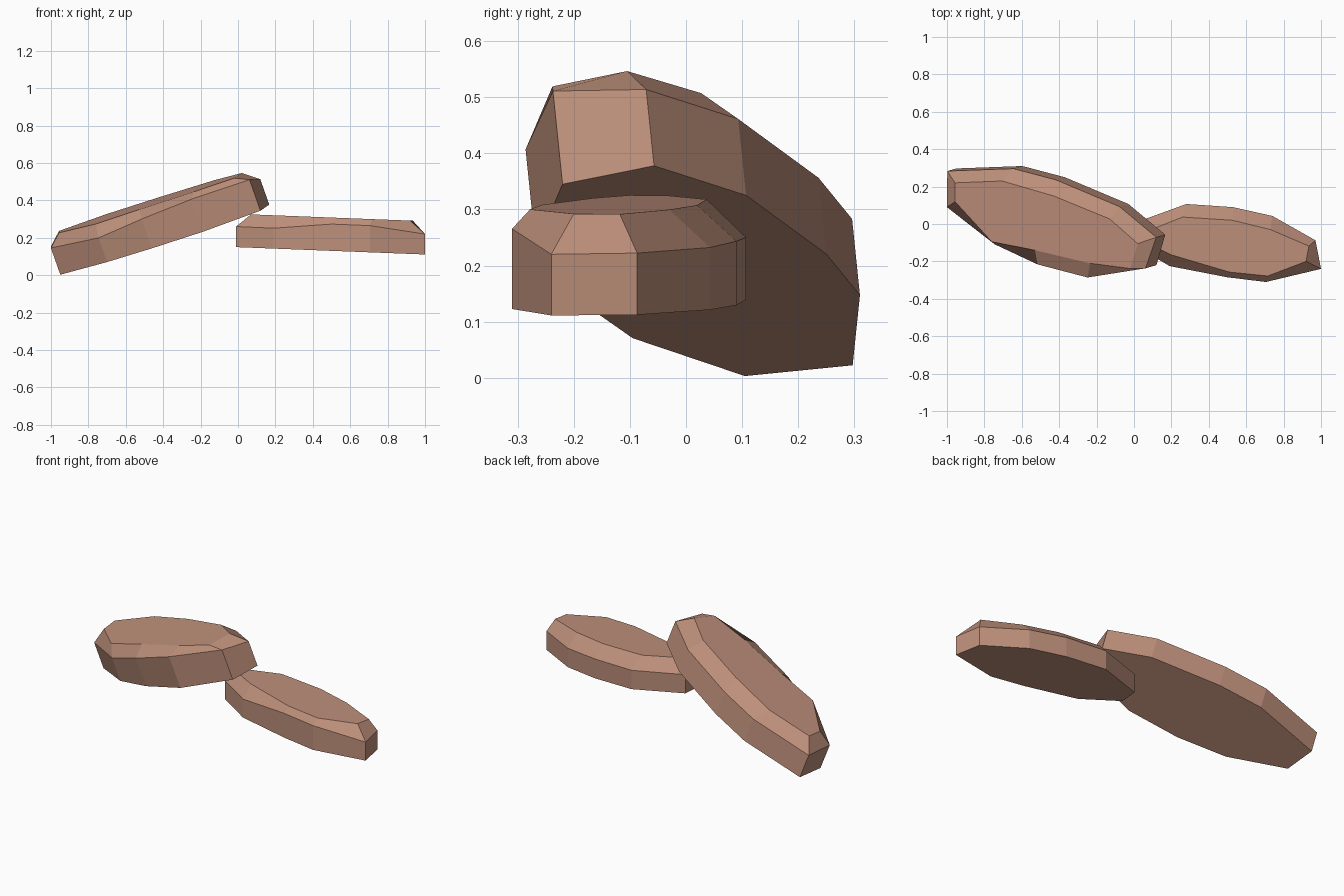
import bpy, bmesh
from mathutils import Vector

if "Cube" in bpy.data.objects:
    bpy.data.objects.remove(bpy.data.objects["Cube"])

clay = bpy.data.materials.new("clay_brown")
clay.diffuse_color = (0.51, 0.275, 0.195, 1)
clay.use_nodes = True
clay.node_tree.nodes["Principled BSDF"].inputs["Base Color"].default_value = clay.diffuse_color


def stone(name, rows, plane, axis, top):
    """Flat stone: outline on a tilted plane, walls raised along axis, bevel to a smaller flat top.
    Each row: outline x, y, wall height, top x, top y."""
    a, b, c = plane
    axis = Vector(axis)
    bm = bmesh.new()
    rings = [[], [], []]
    for x, y, h, tx, ty in rows:
        foot = Vector((x, y, a + b * x + c * y))
        rings[0].append(bm.verts.new(foot))
        rings[1].append(bm.verts.new(foot + axis * h))
        rings[2].append(bm.verts.new((tx, ty, a + top + b * tx + c * ty)))
    n = len(rows)
    for low, high in zip(rings, rings[1:]):
        for i in range(n):
            j = (i + 1) % n
            bm.faces.new((low[i], low[j], high[j], high[i]))
    bm.faces.new(rings[0][::-1])
    bm.faces.new(rings[2])
    bmesh.ops.recalc_face_normals(bm, faces=bm.faces)
    mesh = bpy.data.meshes.new(name)
    bm.to_mesh(mesh)
    bm.free()
    mesh.materials.append(clay)
    obj = bpy.data.objects.new(name, mesh)
    bpy.context.collection.objects.link(obj)


# Large stone leaning on the small one
stone("leaning_stone", [
    (-.95, .105, 1.05, -.957, .12),
    (-.70, -.095, .95, -.76, -.095),
    (-.46, -.20, 1.15, -.53, -.14),
    (-.187, -.268, 1.28, -.235, -.21),
    (.12, -.22, 1.22, -.02, -.238),
    (.167, -.057, 1.0, .02, -.105),
    (-.03, .107, 1.0, -.13, .027),
    (-.37, .25, 1.0, -.43, .15),
    (-.597, .31, 1.0, -.705, .23),
    (-.95, .297, 1.0, -.957, .22),
], (.325, .35, .10), (-.048, -.014, .136), .225)

# Small, nearly level stone
stone("level_stone", [
    (-.01, -.105, .11, .07, -.10),
    (.19, -.225, .109, .20, -.165),
    (.50, -.285, .143, .51, -.257),
    (.705, -.31, .143, .715, -.278),
    (1.0, -.24, .109, .92, -.20),
    (.97, -.087, .11, .935, -.118),
    (.74, .043, .111, .73, -.03),
    (.53, .09, .114, .525, .02),
    (.28, .107, .111, .26, .037),
    (0, .005, .11, .08, -.035),
], (.15, -.039, 0), (0, 0, 1), .178)
